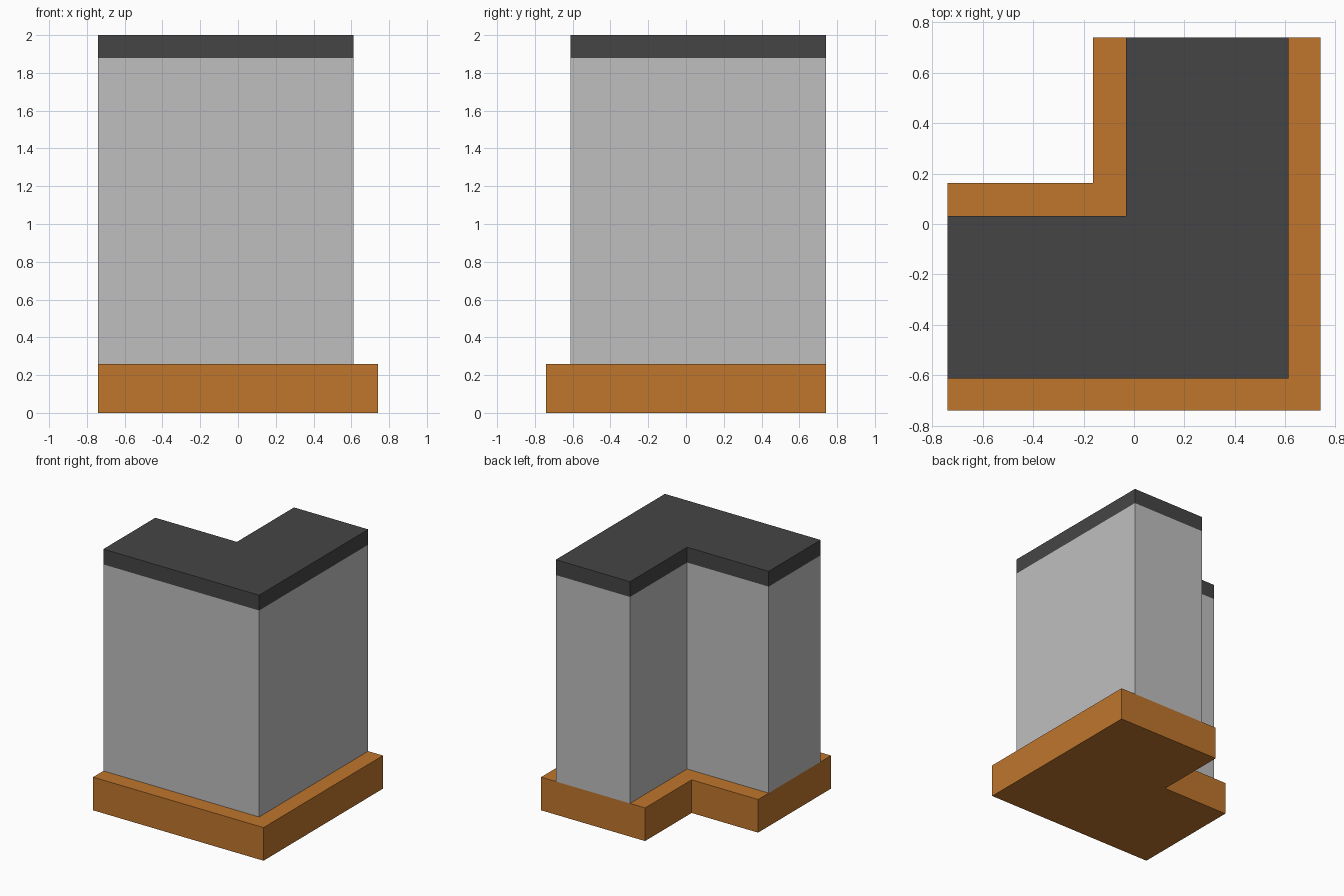
import bpy
import bmesh

cube = bpy.data.objects.get("Cube")
if cube:
    bpy.data.objects.remove(cube, do_unlink=True)


def make_material(name, rgb):
    mat = bpy.data.materials.new(name)
    mat.use_nodes = True
    color = (*rgb, 1.0)
    mat.diffuse_color = color
    mat.node_tree.nodes["Principled BSDF"].inputs["Base Color"].default_value = color
    return mat


def l_profile(outer, inner):
    """Corner outline: outer sets the two long sides, inner the notch."""
    end = 0.74
    return [(-end, -outer), (outer, -outer), (outer, end),
            (inner, end), (inner, -inner), (-end, -inner)]


def extrude_part(name, profile, z0, z1, mat):
    """Extrude a flat outline into a solid from z0 to z1."""
    bm = bmesh.new()
    face = bm.faces.new([bm.verts.new((x, y, z0)) for x, y in profile])
    result = bmesh.ops.extrude_face_region(bm, geom=[face], use_keep_orig=True)
    top = [v for v in result["geom"] if isinstance(v, bmesh.types.BMVert)]
    bmesh.ops.translate(bm, verts=top, vec=(0, 0, z1 - z0))
    bmesh.ops.recalc_face_normals(bm, faces=bm.faces)
    mesh = bpy.data.meshes.new(name)
    bm.to_mesh(mesh)
    bm.free()
    mesh.materials.append(mat)
    obj = bpy.data.objects.new(name, mesh)
    bpy.context.collection.objects.link(obj)
    return obj


orange = make_material("orange_brown", (0.523, 0.182, 0.026))
grey = make_material("light_grey", (0.52, 0.52, 0.52))
dark = make_material("dark_grey", (0.06, 0.06, 0.06))

base_outline = l_profile(0.74, -0.163)
wall_outline = l_profile(0.612, -0.032)

# Wide plinth, tall wall and dark top band
extrude_part("base_plinth", base_outline, 0.0, 0.26, orange)
extrude_part("corner_wall", wall_outline, 0.26, 1.88, grey)
extrude_part("top_cap", wall_outline, 1.88, 2.0, dark)
